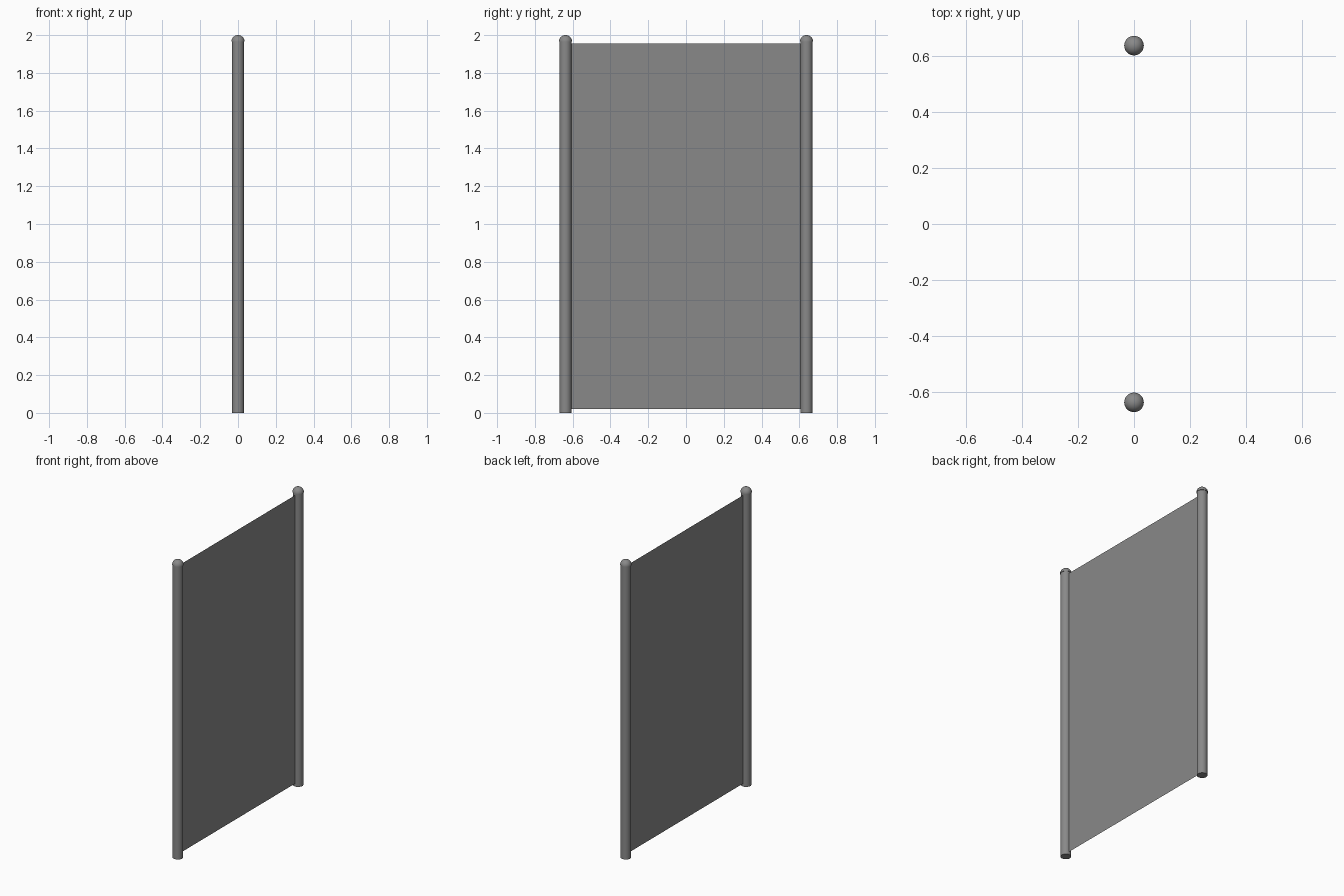
import bpy, bmesh, math

if "Cube" in bpy.data.objects:
    bpy.data.objects.remove(bpy.data.objects["Cube"])

def mat(name, v):
    m = bpy.data.materials.new(name)
    m.diffuse_color = (v, v, v, 1)
    m.use_nodes = True
    m.node_tree.nodes["Principled BSDF"].inputs["Base Color"].default_value = m.diffuse_color
    return m

grey = mat("grey", 0.25)
R, Y = 0.032, 0.638

def add_object(name, bm, material):
    me = bpy.data.meshes.new(name)
    bm.normal_update()
    bm.to_mesh(me)
    bm.free()
    me.materials.append(material)
    ob = bpy.data.objects.new(name, me)
    bpy.context.collection.objects.link(ob)
    return ob

def smooth(ob):
    bpy.ops.object.select_all(action='DESELECT')
    ob.select_set(True)
    bpy.context.view_layer.objects.active = ob
    bpy.ops.object.shade_smooth_by_angle(angle=math.radians(40))

for side, sy in (("left", -1), ("right", 1)):
    # post
    bpy.ops.mesh.primitive_cylinder_add(vertices=32, radius=R, depth=1.965, location=(0, sy * Y, 0.9825))
    post = bpy.context.object
    post.name = side + "_post"
    post.data.materials.append(grey)
    smooth(post)
    # rounded cap
    bpy.ops.mesh.primitive_uv_sphere_add(segments=32, ring_count=16, radius=0.035, location=(0, sy * Y, 1.965))
    cap = bpy.context.object
    cap.name = side + "_post_cap"
    cap.data.materials.append(grey)
    bm = bmesh.new()
    bm.from_mesh(cap.data)
    bmesh.ops.bisect_plane(bm, geom=bm.verts[:] + bm.edges[:] + bm.faces[:],
                           plane_co=(0, 0, -0.0001), plane_no=(0, 0, -1), clear_outer=True)
    bmesh.ops.holes_fill(bm, edges=[e for e in bm.edges if e.is_boundary])
    bm.to_mesh(cap.data)
    bm.free()
    smooth(cap)

# thin sheet between the posts
bm = bmesh.new()
w = Y - R * 0.9
bm.faces.new([bm.verts.new((0, y, z)) for y, z in ((-w, 0.02), (w, 0.02), (w, 1.955), (-w, 1.955))])
add_object("panel_sheet", bm, grey)
